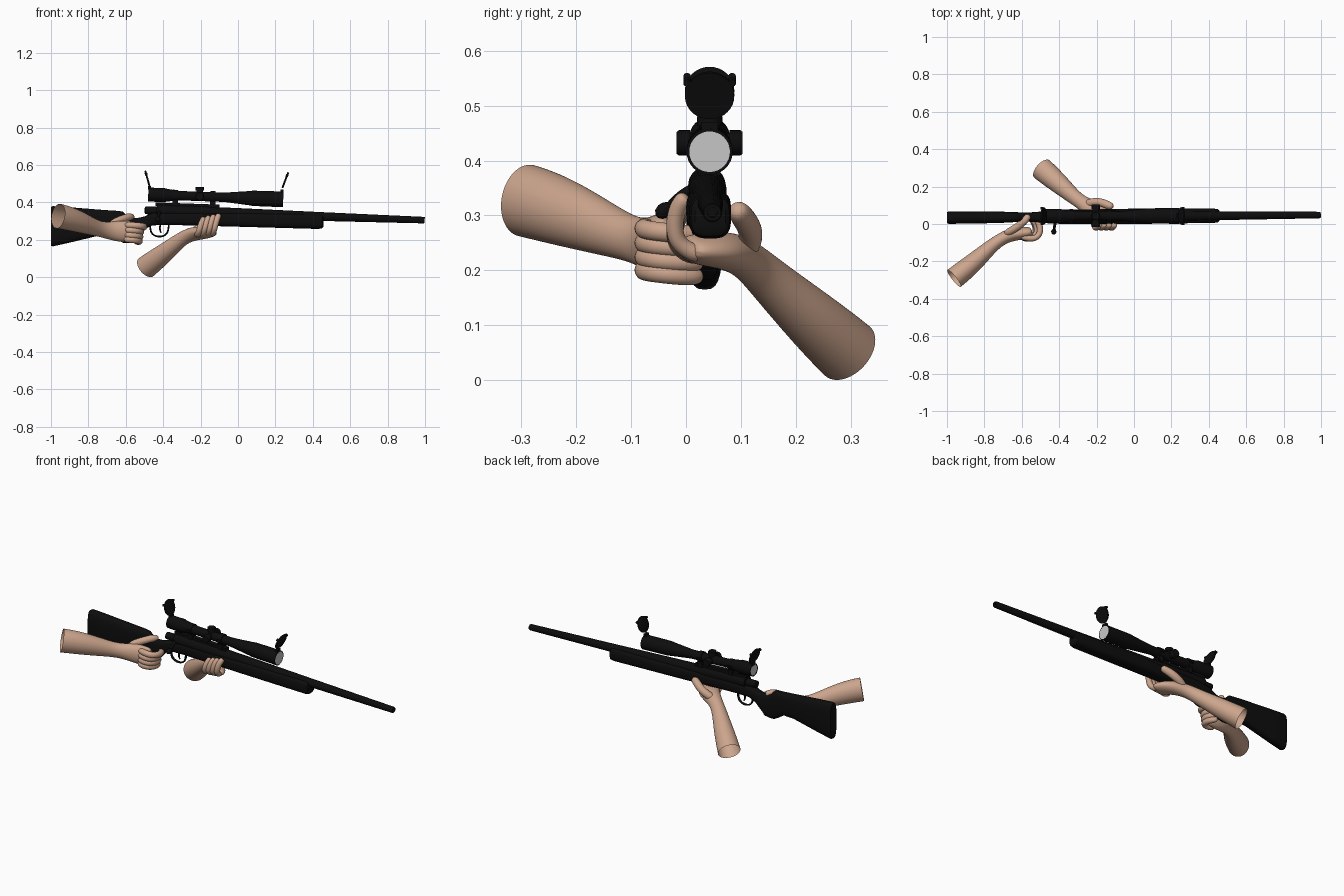
import bpy, bmesh, math
from mathutils import Vector as V


def material(name, rgb):
    m = bpy.data.materials.new(name)
    m.diffuse_color = (*rgb, 1)
    return m


BLACK = material("matte black", (0.004, 0.004, 0.004))
SKIN = material("skin", (0.60, 0.375, 0.265))
GLASS = material("lens grey", (0.58, 0.58, 0.58))


def skin_rings(name, rings, mat, cap0=True, cap1=True, subsurf=0):
    """Bridge a list of equal-sized point rings into one smooth object."""
    bm = bmesh.new()
    vs = [[bm.verts.new(p) for p in r] for r in rings]
    n = len(rings[0])
    for a, b in zip(vs, vs[1:]):
        for i in range(n):
            bm.faces.new((a[i], a[(i + 1) % n], b[(i + 1) % n], b[i]))
    if cap0:
        bm.faces.new(vs[0][::-1])
    if cap1:
        bm.faces.new(vs[-1])
    bmesh.ops.recalc_face_normals(bm, faces=bm.faces)
    me = bpy.data.meshes.new(name)
    bm.to_mesh(me)
    bm.free()
    me.materials.append(mat)
    me.shade_smooth()
    if not subsurf:
        me.set_sharp_from_angle(angle=math.radians(38))
    ob = bpy.data.objects.new(name, me)
    bpy.context.collection.objects.link(ob)
    if subsurf:
        s = ob.modifiers.new("smooth", 'SUBSURF')
        s.levels = s.render_levels = subsurf
    return ob


def ellipse(c, u, w, n):
    return [c + u * math.cos(t) + w * math.sin(t)
            for t in (2 * math.pi * i / n for i in range(n))]


def lathe(name, origin, axis, prof, mat=BLACK, n=32):
    """Revolve (distance, radius) pairs about an axis."""
    d = V(axis).normalized()
    u = d.orthogonal().normalized()
    w = d.cross(u)
    return skin_rings(name, [ellipse(V(origin) + d * t, u * r, w * r, n) for t, r in prof], mat)


def tube(name, path, mat, wide=(0, 0, 1), open_start=False, n=12, subsurf=2):
    """Path points are (x, y, z, half size along 'wide', half size across)."""
    pts = [V(p[:3]) for p in path]
    rings = []
    for i, p in enumerate(path):
        t = (pts[min(i + 1, len(pts) - 1)] - pts[max(i - 1, 0)]).normalized()
        u = V(wide) - t * t.dot(V(wide))
        u.normalize()
        rings.append(ellipse(pts[i], u * p[3], t.cross(u) * p[4], n))
    return skin_rings(name, rings, mat, not open_start, True, subsurf)


def finger(name, pts, r, wide=(0, 0, 1)):
    path = [(*p, r, r) for p in pts]
    path[-1] = (*pts[-1], r * 0.8, r * 0.8)
    return tube(name, path, SKIN, wide)


def box(name, c, s, tilt=0.0):
    rings = []
    for sx in (-1, 1):
        x = c[0] + sx * s[0] / 2
        z0 = c[2] + tilt * (x - c[0])
        rings.append([V((x, c[1] + a * s[1] / 2, z0 + b * s[2] / 2))
                      for a, b in ((-1, -1), (1, -1), (1, 1), (-1, 1))])
    return skin_rings(name, rings, BLACK)


def yc(x):  # slight yaw of the rifle
    return 0.041 + 0.007 * x


# Stock: (x, top, bottom, half width) with rounded-box sections
stock = [(-1.0, .376, .168, .029), (-.99, .38, .165, .033), (-.9, .374, .185, .033),
         (-.75, .362, .221, .031), (-.68, .357, .224, .029), (-.645, .355, .2, .027),
         (-.615, .351, .184, .026), (-.59, .326, .183, .025), (-.56, .317, .189, .025),
         (-.535, .317, .215, .026), (-.50, .325, .255, .029), (-.46, .343, .277, .034),
         (-.38, .35, .28, .038), (0, .347, .27, .041), (.43, .338, .258, .038),
         (.45, .334, .262, .035), (.456, .326, .27, .028)]
rings = []
for x, zt, zb, hw in stock:
    ring = []
    for i in range(28):
        c, s = math.cos(2 * math.pi * i / 28), math.sin(2 * math.pi * i / 28)
        ring.append(V((x, yc(x) + hw * math.copysign(abs(c) ** .65, c),
                       (zt + zb) / 2 + (zt - zb) / 2 * math.copysign(abs(s) ** .65, s))))
    rings.append(ring)
skin_rings("stock", rings, BLACK)

# Barrel, receiver and bolt shroud on one tilted axis
AX = (1, 0.007, -0.035)
lathe("barrel_and_receiver", (-.5, yc(-.5), .3575), AX,
      [(0, .012), (.005, .02), (.065, .022), (.065, .034), (.34, .034), (.36, .031),
       (.55, .029), (.95, .0235), (1.492, .0175), (1.499, .0155), (1.499, .009), (1.45, .009)])
box("scope_rail", (-.27, .041, .385), (.34, .03, .018), -.035)

# Bolt handle and knob
tube("bolt_handle", [(-.42, .02, .355, .009, .009), (-.424, -.012, .338, .008, .008),
                     (-.43, -.04, .308, .007, .007)], BLACK, (1, 0, 0))
lathe("bolt_knob", (-.427, -.028, .32), (-.1, -.75, -.65),
      [(0, .006), (.008, .012), (.018, .014), (.028, .011), (.033, .004)], n=16)

# Trigger and guard
guard = [(-.468, .285), (-.47, .25), (-.455, .224), (-.42, .214), (-.385, .224),
         (-.372, .25), (-.37, .285)]
tube("trigger_guard", [(x, .038, z, .009, .005) for x, z in guard], BLACK, (0, 1, 0))
tube("trigger", [(-.415, .038, .285, .006, .005), (-.42, .038, .255, .006, .005),
                 (-.41, .038, .235, .005, .004)], BLACK, (0, 1, 0))

# Scope body with hollow ends and lenses
SY, SLOPE = .043, -.036


def sz(x):
    return .441 + SLOPE * (x + .45)


SA = (1, 0, SLOPE)
lathe("scope_body", (-.48, SY, sz(-.48)), SA,
      [(.006, .031), (0, .031), (0, .037), (.085, .038), (.1, .034), (.17, .025), (.4, .025),
       (.43, .027), (.54, .038), (.56, .041), (.722, .042), (.722, .037), (.716, .037)])
lathe("front_lens", (.236, SY, sz(.236)), SA, [(0, .037), (.006, .037)], GLASS)
lathe("rear_lens", (-.479, SY, sz(-.479)), SA, [(0, .031), (.004, .031)], GLASS)

# Mounting rings with feet
for i, x in enumerate((-.335, -.135)):
    lathe(f"scope_ring_{i}", (x - .013, SY, sz(x)), SA, [(0, .024), (0, .031), (.026, .031), (.026, .024)])
    box(f"ring_foot_{i}", (x, SY, sz(x) - .037), (.028, .04, .04))
    box(f"ring_clamp_{i}", (x, SY, sz(x)), (.02, .074, .012))

# Adjustment turrets: both sides and top
knob = [(0, .018), (.036, .018), (.036, .023), (.056, .023), (.06, .02)]
for label, d in (("near", (0, -1, 0)), ("far", (0, 1, 0)), ("top", (0, 0, 1))):
    p = [(t * .85, r) for t, r in knob] if label == "top" else knob
    lathe(f"turret_{label}", (-.205, SY, sz(-.205)), d, p, n=24)

# Flipped-up lens caps with hinge and lugs
for label, c, nrm, hinge in (("rear", (-.484, SY, .526), (.09, 0, .025), (-.472, .478)),
                             ("front", (.253, SY, .519), (.105, 0, -.04), (.234, .46))):
    d = V(nrm).normalized()
    lathe(f"{label}_cap", V(c) - d * .005, d, [(0, .041), (.002, .045), (.01, .045)])
    box(f"{label}_cap_hinge", (hinge[0], SY, hinge[1]), (.016, .03, .02))
    for s in (-1, 1):
        up = V((-d.z, 0, d.x))
        lathe(f"{label}_cap_lug_{s}", V(c) + V((0, s * .041, 0)) + up * .026 - d * .007, d,
              [(0, .007), (.014, .007)], n=12)

# Right arm (near side), open at the cut end
tube("right_arm", [(-.962, -.291, .327, .068, .059), (-.92, -.258, .318, .067, .058),
                   (-.85, -.2, .297, .06, .052), (-.775, -.13, .268, .046, .04),
                   (-.725, -.09, .254, .041, .034), (-.67, -.06, .247, .052, .036),
                   (-.61, -.05, .245, .06, .036), (-.56, -.045, .243, .056, .03),
                   (-.545, -.04, .242, .046, .022)], SKIN, open_start=True, n=16)
for i, z in enumerate((.279, .253, .227, .203)):
    k = .012 if i == 0 else -.004 * i
    finger(f"right_finger_{i}", [(-.61, -.066, z), (-.56 + k, -.082, z - .002), (-.525 + k, -.07, z - .006),
                                 (-.51 + k, -.035, z - .01), (-.52 + k, .005, z - .014),
                                 (-.54 + k, .03, z - .014)], .018)
finger("right_thumb", [(-.69, -.055, .268), (-.655, -.035, .298), (-.615, -.01, .312),
                       (-.58, .02, .325), (-.56, .05, .32)], .021)

# Left arm (far side), reaching under the fore-end
W = (1, .35, -.1)
tube("left_arm", [(-.492, .294, .053, .064, .062), (-.46, .266, .078, .062, .06),
                  (-.4, .215, .124, .055, .053), (-.33, .152, .182, .042, .042),
                  (-.285, .118, .215, .038, .037), (-.24, .09, .232, .047, .037),
                  (-.19, .055, .238, .06, .034), (-.165, .015, .238, .06, .027),
                  (-.16, -.002, .24, .052, .02)], SKIN, W, True, n=16)
for i in range(4):
    x, h = -.22 + .027 * i, .006 * i
    finger(f"left_finger_{i}", [(x, .03, .226), (x + .005, 0, .228 + h / 2), (x + .013, -.022, .25 + h / 2),
                                (x + .023, -.02, .284 + h), (x + .033, -.008, .308 + h),
                                (x + .038, .002, .318 + h)], .017, (1, 0, 0))
finger("left_thumb", [(-.265, .1, .228), (-.225, .118, .252), (-.18, .118, .276),
                      (-.145, .103, .298), (-.11, .09, .315)], .023)
